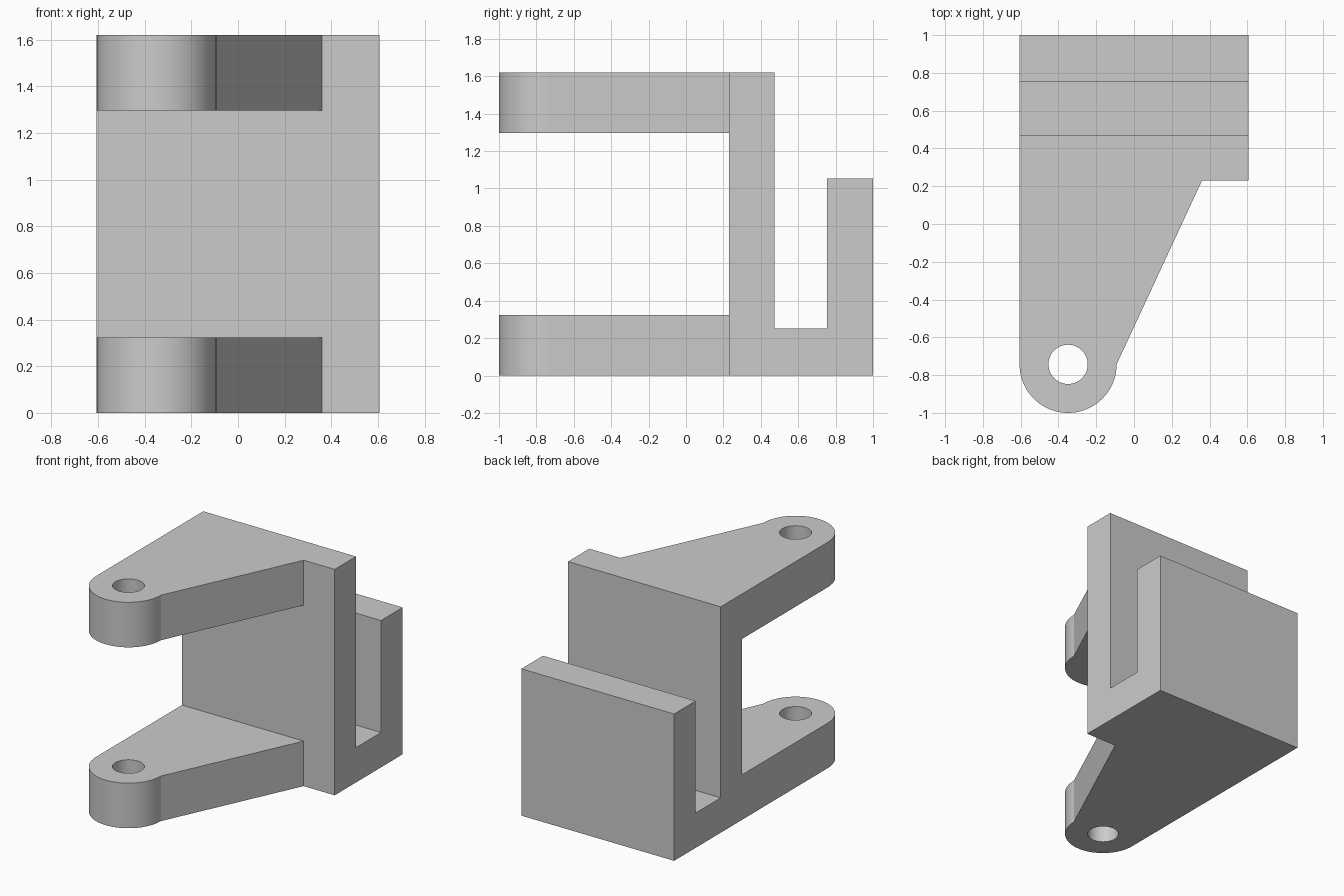
import bpy, bmesh
from math import pi, cos, sin
from mathutils import Vector

cube = bpy.data.objects.get("Cube")
if cube:
    bpy.data.objects.remove(cube, do_unlink=True)

# Main dimensions
HALF_W = 0.606
HEIGHT = 1.62
ARM_T = 0.323
PLATE_FRONT, PLATE_BACK = 0.23, 0.472
HOOK_FRONT, HOOK_BACK = 0.755, 1.0
FLOOR, HOOK_TOP = 0.25, 1.053
BOSS_R, HOLE_R = 0.257, 0.104
BOSS_X, BOSS_Y = BOSS_R - HALF_W, BOSS_R - 1
ARM_ROOT_X = 0.36
OVER = 0.2  # overshoot so boolean faces never coincide

steel = bpy.data.materials.new("light grey")
steel.use_nodes = True
grey = (0.6, 0.6, 0.6, 1)
steel.diffuse_color = grey
steel.node_tree.nodes["Principled BSDF"].inputs["Base Color"].default_value = grey


def prism(name, points, sweep):
    """Extrude a closed 3D outline along a vector."""
    bm = bmesh.new()
    face = bm.faces.new([bm.verts.new(p) for p in points])
    out = bmesh.ops.extrude_face_region(bm, geom=[face])
    verts = [g for g in out["geom"] if isinstance(g, bmesh.types.BMVert)]
    bmesh.ops.translate(bm, verts=verts, vec=Vector(sweep))
    bmesh.ops.recalc_face_normals(bm, faces=bm.faces)
    mesh = bpy.data.meshes.new(name)
    bm.to_mesh(mesh)
    bm.free()
    mesh.materials.append(steel)
    obj = bpy.data.objects.new(name, mesh)
    bpy.context.collection.objects.link(obj)
    return obj


def arc(radius, start, end, count):
    angles = [start + (end - start) * i / count for i in range(count + 1)]
    return [(BOSS_X + radius * cos(a), BOSS_Y + radius * sin(a)) for a in angles]


def boolean(target, cutter, operation):
    mod = target.modifiers.new(operation.lower(), 'BOOLEAN')
    mod.operation, mod.solver, mod.object = operation, 'EXACT', cutter
    bpy.context.view_layer.objects.active = target
    bpy.ops.object.modifier_apply(modifier=mod.name)
    bpy.data.objects.remove(cutter, do_unlink=True)


# Side profile: two arms, upright plate, channel floor and rear hook
front = -1 - OVER
side = [(front, 0), (HOOK_BACK, 0), (HOOK_BACK, HOOK_TOP), (HOOK_FRONT, HOOK_TOP),
        (HOOK_FRONT, FLOOR), (PLATE_BACK, FLOOR), (PLATE_BACK, HEIGHT),
        (front, HEIGHT), (front, HEIGHT - ARM_T), (PLATE_FRONT, HEIGHT - ARM_T),
        (PLATE_FRONT, ARM_T), (front, ARM_T)]
width = HALF_W + OVER
bracket = prism("hinge_bracket", [(-width, y, z) for y, z in side], (2 * width, 0, 0))

# Plan outline: tapered arm with rounded end, widening to the full plate
back = HOOK_BACK + OVER
plan = arc(BOSS_R, pi, 2 * pi, 40) + [(ARM_ROOT_X, PLATE_FRONT), (HALF_W, PLATE_FRONT),
                                     (HALF_W, back), (-HALF_W, back)]
tall = (0, 0, HEIGHT + 2 * OVER)
outline = prism("plan_cutter", [(x, y, -OVER) for x, y in plan], tall)
boolean(bracket, outline, 'INTERSECT')

# Pin holes through both arms
hole = prism("pin_cutter", [(x, y, -OVER) for x, y in arc(HOLE_R, 0, 2 * pi, 48)[:-1]], tall)
boolean(bracket, hole, 'DIFFERENCE')

# Smooth the round ends and holes, keep machined edges sharp
bpy.ops.object.select_all(action='DESELECT')
bracket.select_set(True)
bpy.context.view_layer.objects.active = bracket
bpy.ops.object.shade_smooth_by_angle(angle=pi / 9)
